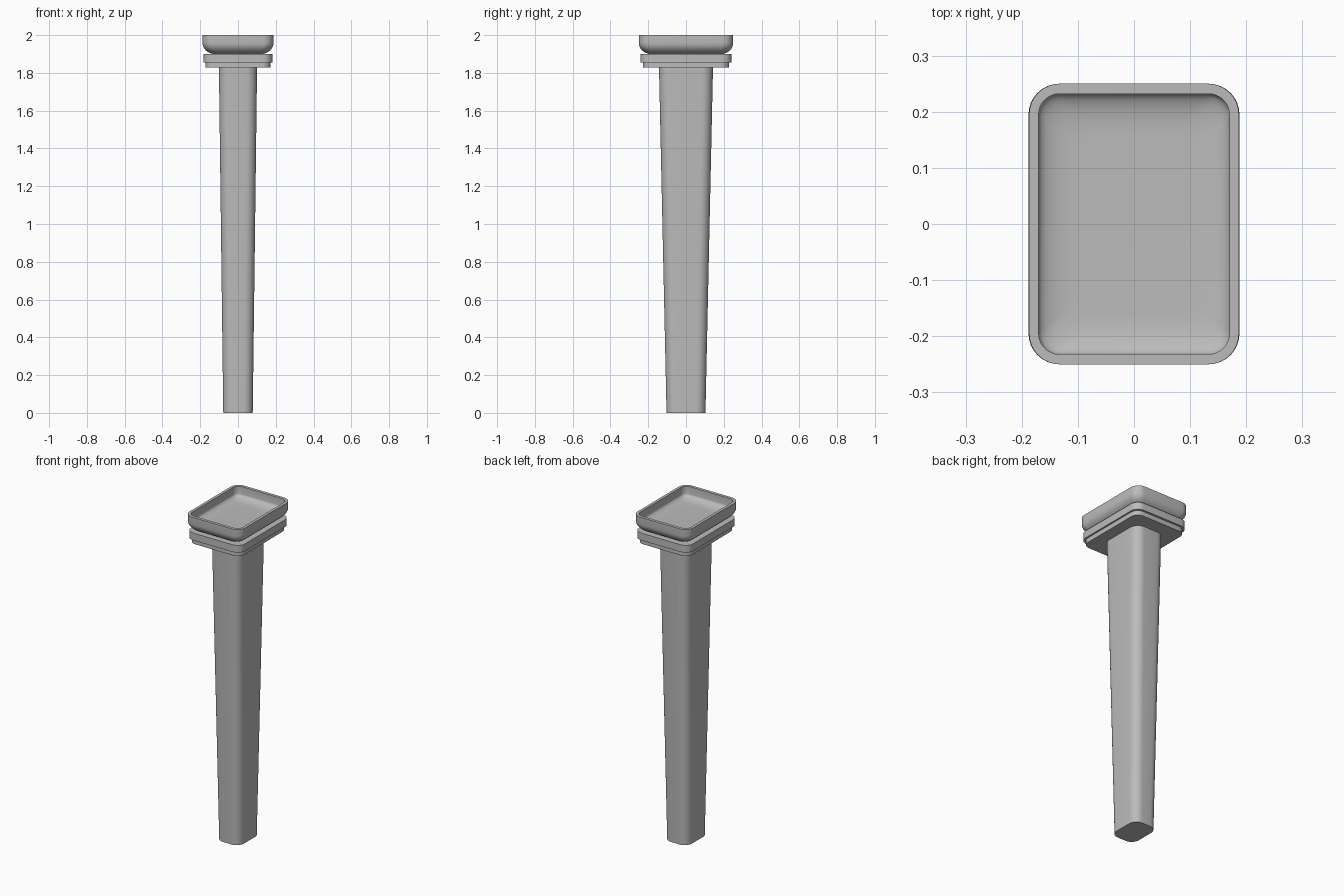
import bpy, bmesh
from math import cos, sin, pi, radians

cube = bpy.data.objects.get("Cube")
if cube:
    bpy.data.objects.remove(cube, do_unlink=True)

grey = bpy.data.materials.new("stone grey")
grey.use_nodes = True
colour = (0.5, 0.5, 0.5, 1)
grey.diffuse_color = colour
grey.node_tree.nodes["Principled BSDF"].inputs["Base Color"].default_value = colour

STEPS = 8


def rounded_ring(bm, hx, hy, r, z):
    """Ring of vertices around a rounded rectangle."""
    ring = []
    for k, (sx, sy) in enumerate([(1, 1), (-1, 1), (-1, -1), (1, -1)]):
        for i in range(STEPS + 1):
            a = (k + i / STEPS) * pi / 2
            ring.append(bm.verts.new((sx * (hx - r) + r * cos(a),
                                      sy * (hy - r) + r * sin(a), z)))
    return ring


def loft(name, sections):
    """Skin rounded rectangles (half x, half y, corner radius, z), capping both ends."""
    bm = bmesh.new()
    rings = [rounded_ring(bm, *s) for s in sections]
    for a, b in zip(rings, rings[1:]):
        n = len(a)
        for i in range(n):
            j = (i + 1) % n
            bm.faces.new((a[i], a[j], b[j], b[i]))
    bm.faces.new(rings[0][::-1])
    bm.faces.new(rings[-1])
    bmesh.ops.recalc_face_normals(bm, faces=bm.faces)
    mesh = bpy.data.meshes.new(name)
    bm.to_mesh(mesh)
    bm.free()
    mesh.materials.append(grey)
    obj = bpy.data.objects.new(name, mesh)
    bpy.context.collection.objects.link(obj)
    bpy.ops.object.select_all(action='DESELECT')
    obj.select_set(True)
    bpy.context.view_layer.objects.active = obj
    bpy.ops.object.shade_smooth_by_angle(angle=radians(35))
    return obj


# Tapered pedestal
loft("pedestal", [(0.078, 0.103, 0.05, 0), (0.101, 0.143, 0.055, 1.83)])

# Stepped plates under the basin
loft("lower_plate", [(0.172, 0.228, 0.045, 1.828), (0.172, 0.228, 0.045, 1.856)])
loft("upper_plate", [(0.182, 0.241, 0.05, 1.856), (0.182, 0.241, 0.05, 1.9)])

# Hollow basin: rounded underside, flat rim, dished floor
HX, HY, R, WALL = 0.188, 0.25, 0.055, 0.018
sections = []
for i in range(9):
    a = i / 8 * pi / 2
    inset = 0.065 * (1 - sin(a))
    sections.append((HX - inset, HY - inset, R - inset * 0.3, 1.9 + 0.06 * (1 - cos(a))))
sections.append((HX - 0.001, HY, R, 2.0))
sections.append((HX - WALL, HY - WALL, R - WALL, 2.0))
for i in range(9):
    a = i / 8 * pi / 2
    inset = WALL + 0.07 * (1 - cos(a))
    sections.append((HX - inset, HY - inset, R - WALL, 1.955 - 0.027 * sin(a)))
loft("basin", sections)
